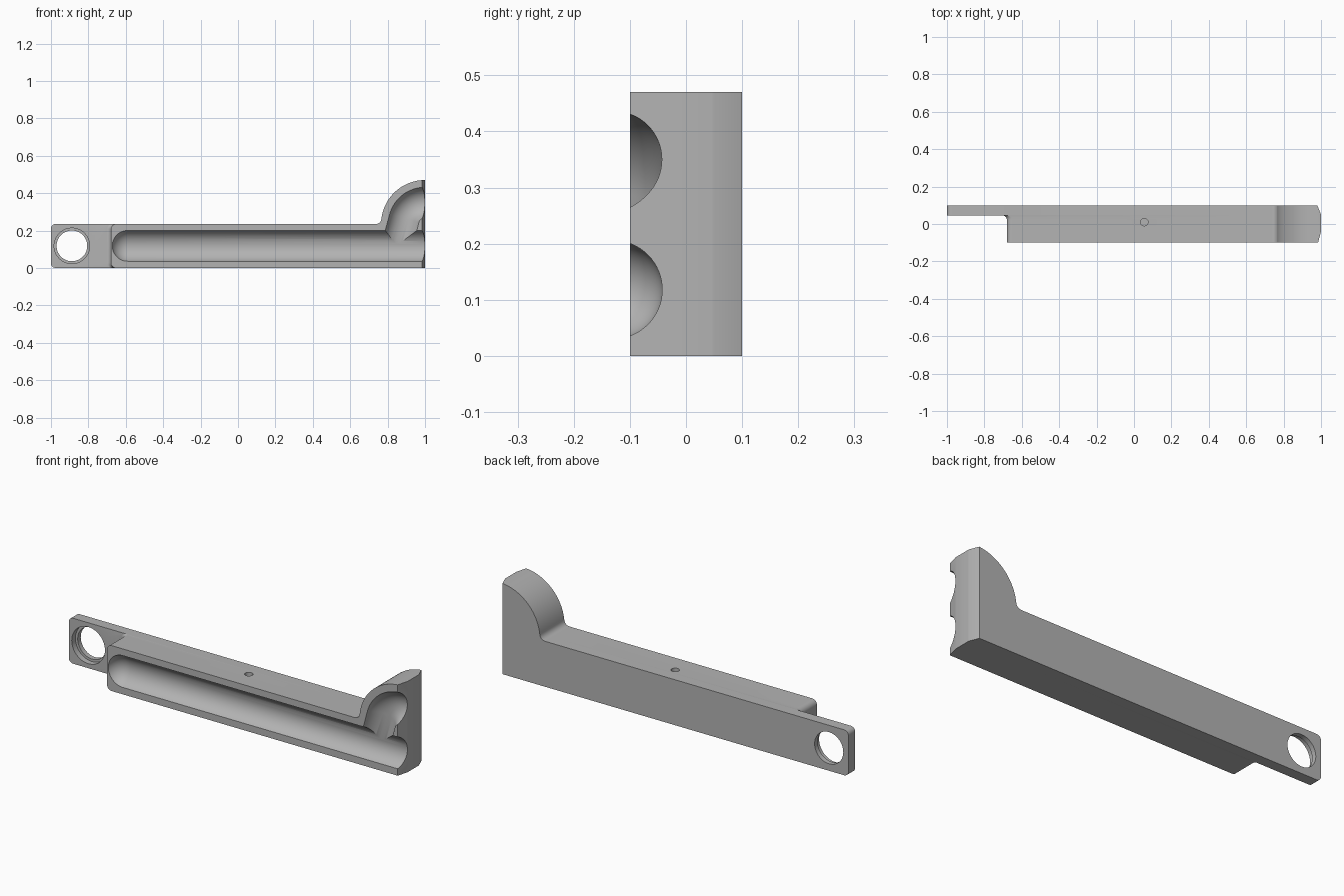
import bpy, bmesh
from math import sin, cos, pi, radians, sqrt, asin, degrees

cube = bpy.data.objects.get("Cube")
if cube:
    bpy.data.objects.remove(cube, do_unlink=True)

grey = bpy.data.materials.new("mid grey")
grey.use_nodes = True
colour = (0.45, 0.45, 0.45, 1)
grey.diffuse_color = colour
grey.node_tree.nodes["Principled BSDF"].inputs["Base Color"].default_value = colour


def loft(name, rings):
    """Closed solid through a list of equal-length rings."""
    bm = bmesh.new()
    rows = [[bm.verts.new(p) for p in ring] for ring in rings]
    n = len(rows[0])
    for a, b in zip(rows, rows[1:]):
        for i in range(n):
            j = (i + 1) % n
            bm.faces.new((a[i], a[j], b[j], b[i]))
    bm.faces.new(rows[0])
    bm.faces.new(rows[-1])
    bmesh.ops.recalc_face_normals(bm, faces=bm.faces)
    mesh = bpy.data.meshes.new(name)
    bm.to_mesh(mesh)
    bm.free()
    mesh.materials.append(grey)
    obj = bpy.data.objects.new(name, mesh)
    bpy.context.collection.objects.link(obj)
    return obj


def arc(cx, cz, r, start, end, steps):
    angles = [radians(start + (end - start) * i / steps) for i in range(steps + 1)]
    return [(cx + r * cos(a), cz + r * sin(a)) for a in angles]


def tube(name, path, radii, sides=64):
    """Round tube along a path in the xz plane."""
    rings = []
    for i, (x, z) in enumerate(path):
        ax, az = path[max(i - 1, 0)]
        bx, bz = path[min(i + 1, len(path) - 1)]
        d = sqrt((bx - ax) ** 2 + (bz - az) ** 2)
        nx, nz = -(bz - az) / d, (bx - ax) / d
        turns = [2 * pi * k / sides for k in range(sides)]
        rings.append([(x + nx * radii[i] * cos(t), BORE_Y + radii[i] * sin(t),
                       z + nz * radii[i] * cos(t)) for t in turns])
    return loft(name, rings)


def combine(target, other, operation):
    mod = target.modifiers.new(operation, 'BOOLEAN')
    mod.operation, mod.solver, mod.object = operation, 'EXACT', other
    bpy.context.view_layer.objects.active = target
    bpy.ops.object.modifier_apply(modifier=mod.name)
    bpy.data.objects.remove(other, do_unlink=True)


H = 0.235          # bar height
LEFT = -0.68       # end of the thick bar
CORNER = 0.028
BORE_Y, BORE_R, BORE_Z = -0.13, 0.0876, 0.118

# Bar outline with the quarter-round hump and its fillet
fillet = 0.03
reach = H + fillet
lean = degrees(asin(fillet / reach))
outline = [(1, 0)] + arc(1, H, H, 90, 180 - lean, 32)
outline += arc(1 - sqrt(reach ** 2 - fillet ** 2), reach, fillet, -lean, -90, 8)[1:]
outline += arc(LEFT + CORNER, H - CORNER, CORNER, 90, 180, 8)
outline += arc(LEFT + CORNER, CORNER, CORNER, 180, 270, 8)

# Stations through the thickness: (y, left flare, right limit)
COVE = 0.022
stations = [(-0.1, 0, 0.984), (-0.04, 0, 1)]
for k in range(9):
    t = k / 8 * pi / 2
    stations.append((0.045 - COVE + COVE * sin(t), COVE * (1 - cos(t)), 1))
stations += [(0.05, COVE, 1), (0.1, COVE, 0.98)]
body = loft("grooved_bar", [
    [(min(x - (flare if x < -0.5 else 0), right), y, z) for x, z in outline]
    for y, flare, right in stations])

# Thin mounting tab
r = 0.025
tab_outline = [(-0.6, 0), (-0.6, H)] + arc(-1 + r, H - r, r, 90, 180, 8) + arc(-1 + r, r, r, 180, 270, 8)
tab = loft("mounting_tab", [[(x, y, z) for x, z in tab_outline] for y in (0.045, 0.1)])
combine(body, tab, 'UNION')

# Long groove with a domed end
dome = [radians(a) for a in range(86, 0, -6)]
path = [(-0.59 - BORE_R * sin(a), BORE_Z) for a in dome] + [(-0.59, BORE_Z), (1.1, BORE_Z)]
radii = [BORE_R * cos(a) for a in dome] + [BORE_R, BORE_R]
combine(body, tube("groove_cutter", path, radii), 'DIFFERENCE')

# Curved branch groove that joins the long one
path = [(1.1, 0.35)] + arc(1, H, 0.115, 90, 165, 20) + [(0.85, 0.12)]
combine(body, tube("branch_cutter", path, [BORE_R - 0.0007] * len(path)), 'DIFFERENCE')

# Stepped mounting hole through the tab
for radius, y0, y1 in ((0.082, 0, 0.2), (0.095, 0, 0.075)):
    ring = arc(-0.888, 0.118, radius, 0, 360, 64)[:-1]
    combine(body, loft("hole_cutter", [[(x, y, z) for x, z in ring] for y in (y0, y1)]), 'DIFFERENCE')

# Small blind hole in the top
ring = arc(0.055, 0.01, 0.02, 0, 360, 32)[:-1]
combine(body, loft("pin_cutter", [[(x, y, z) for x, y in ring] for z in (0.14, 0.3)]), 'DIFFERENCE')

bpy.ops.object.select_all(action='DESELECT')
body.select_set(True)
bpy.context.view_layer.objects.active = body
bpy.ops.object.shade_smooth_by_angle(angle=radians(25))
